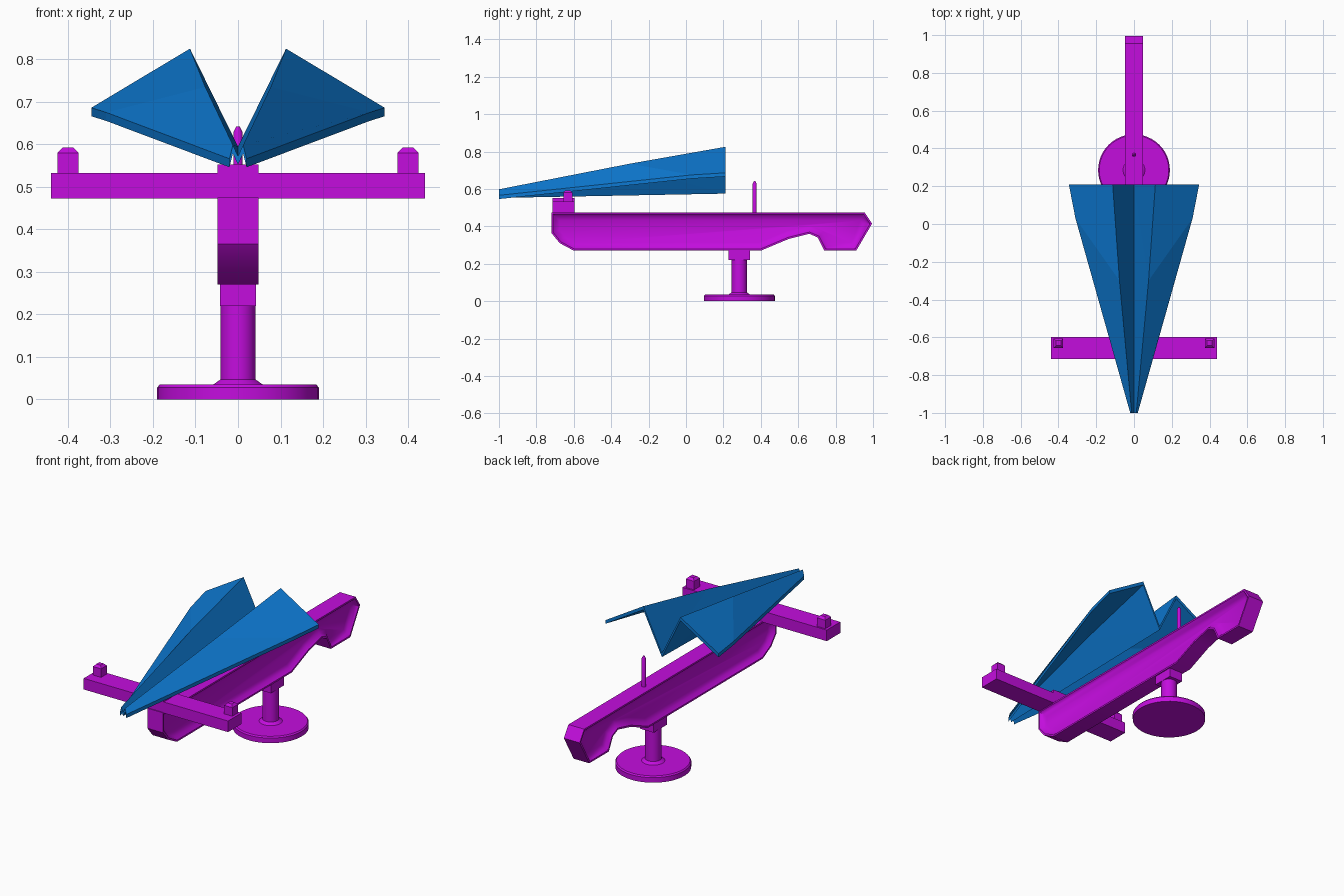
import bpy, bmesh, math
from mathutils import Vector

cube = bpy.data.objects.get("Cube")
if cube:
    bpy.data.objects.remove(cube, do_unlink=True)


def material(name, color):
    mat = bpy.data.materials.new(name)
    mat.use_nodes = True
    mat.diffuse_color = color
    mat.node_tree.nodes["Principled BSDF"].inputs["Base Color"].default_value = color
    return mat


purple = material("purple plastic", (0.55, 0.004, 0.73, 1))
blue = material("blue paper", (0.004, 0.19, 0.64, 1))


def finish(bm, name, mat, smooth=None):
    bmesh.ops.recalc_face_normals(bm, faces=bm.faces[:])
    mesh = bpy.data.meshes.new(name)
    bm.to_mesh(mesh)
    bm.free()
    mesh.materials.append(mat)
    obj = bpy.data.objects.new(name, mesh)
    bpy.context.collection.objects.link(obj)
    if smooth:
        bpy.ops.object.select_all(action="DESELECT")
        obj.select_set(True)
        bpy.context.view_layer.objects.active = obj
        bpy.ops.object.shade_smooth_by_angle(angle=math.radians(smooth))
    return obj


def box(name, low, high, top_bevel=0):
    low, high = Vector(low), Vector(high)
    bm = bmesh.new()
    bmesh.ops.create_cube(bm, size=1)
    for v in bm.verts:
        v.co = (low + high) / 2 + v.co * (high - low)
    if top_bevel:
        edges = [e for e in bm.edges if all(v.co.z > high.z - 0.001 for v in e.verts)]
        bmesh.ops.bevel(bm, geom=edges, offset=top_bevel, segments=1, affect="EDGES")
    return finish(bm, name, purple)


def lathe(name, profile, y, steps):
    bm = bmesh.new()
    verts = [bm.verts.new((r, y, z)) for r, z in profile]
    edges = [bm.edges.new(pair) for pair in zip(verts, verts[1:])]
    bmesh.ops.spin(bm, geom=verts + edges, cent=(0, y, 0), axis=(0, 0, 1),
                   angle=math.tau, steps=steps)
    bmesh.ops.remove_doubles(bm, verts=bm.verts[:], dist=0.0005)
    return finish(bm, name, purple, 35)


# Main beam: extruded side profile with hollowed sides
beam_profile = [(-0.72, 0.475), (0.955, 0.475), (0.995, 0.415), (0.91, 0.27),
                (0.74, 0.27), (0.705, 0.34), (0.66, 0.36), (0.55, 0.333),
                (0.40, 0.27), (-0.60, 0.27), (-0.675, 0.31), (-0.72, 0.365)]
bm = bmesh.new()
face = bm.faces.new([bm.verts.new((-0.048, y, z)) for y, z in beam_profile])
ext = bmesh.ops.extrude_face_region(bm, geom=[face], use_keep_orig=True)
bmesh.ops.translate(bm, vec=(0.096, 0, 0),
                    verts=[g for g in ext["geom"] if isinstance(g, bmesh.types.BMVert)])
bmesh.ops.recalc_face_normals(bm, faces=bm.faces[:])
for side in [f for f in bm.faces if len(f.verts) == len(beam_profile)]:
    for width, depth in ((0.009, 0), (0.014, -0.016), (0.02, -0.009)):
        bmesh.ops.inset_region(bm, faces=[side], thickness=width, depth=depth,
                               use_even_offset=True)
finish(bm, "main_beam", purple, 38)

# Cross bar, nose rest and end pegs
box("cross_bar", (-0.44, -0.715, 0.472), (0.44, -0.597, 0.533))
box("nose_rest", (-0.048, -0.715, 0.533), (0.048, -0.597, 0.552))
for label, s in (("left", 1), ("right", -1)):
    box(label + "_peg", (s * 0.4 - 0.025, -0.656, 0.533),
        (s * 0.4 + 0.025, -0.606, 0.592), 0.012)

# Rear pin
lathe("rear_pin", [(0, 0.46), (0.011, 0.46), (0.011, 0.628), (0.004, 0.642), (0, 0.642)],
      0.367, 12)

# Round foot with column, and the mount under the beam
lathe("foot_and_column", [(0, 0), (0.19, 0), (0.19, 0.028), (0.184, 0.035), (0.058, 0.035),
                          (0.041, 0.047), (0.041, 0.23), (0, 0.23)], 0.285, 48)
box("column_mount", (-0.042, 0.226, 0.22), (0.042, 0.342, 0.275))

# Folded paper glider: two mirrored wings sharing the keel fold
bm = bmesh.new()
keel_nose = bm.verts.new((0, -1, 0.572))
keel_tail = bm.verts.new((0, 0.21, 0.595))
for s in (1, -1):
    ridge_nose, tip_nose, ridge_mid, corner, ridge_tail, tip_tail = [
        bm.verts.new((s * x, y, z)) for x, y, z in
        ((0.012, -1, 0.598), (0.02, -1, 0.566), (0.077, -0.3, 0.735),
         (0.31, 0.03, 0.675), (0.113, 0.21, 0.825), (0.345, 0.21, 0.686))]
    for loop in ((keel_nose, ridge_nose, ridge_mid, keel_tail),
                 (keel_tail, ridge_mid, ridge_tail),
                 (ridge_nose, tip_nose, corner, ridge_mid),
                 (ridge_mid, corner, tip_tail, ridge_tail)):
        bm.faces.new(loop if s > 0 else loop[::-1])
ext = bmesh.ops.extrude_face_region(bm, geom=bm.faces[:], use_keep_orig=True)
bmesh.ops.translate(bm, vec=(0, 0, -0.02),
                    verts=[g for g in ext["geom"] if isinstance(g, bmesh.types.BMVert)])
finish(bm, "paper_glider", blue)
